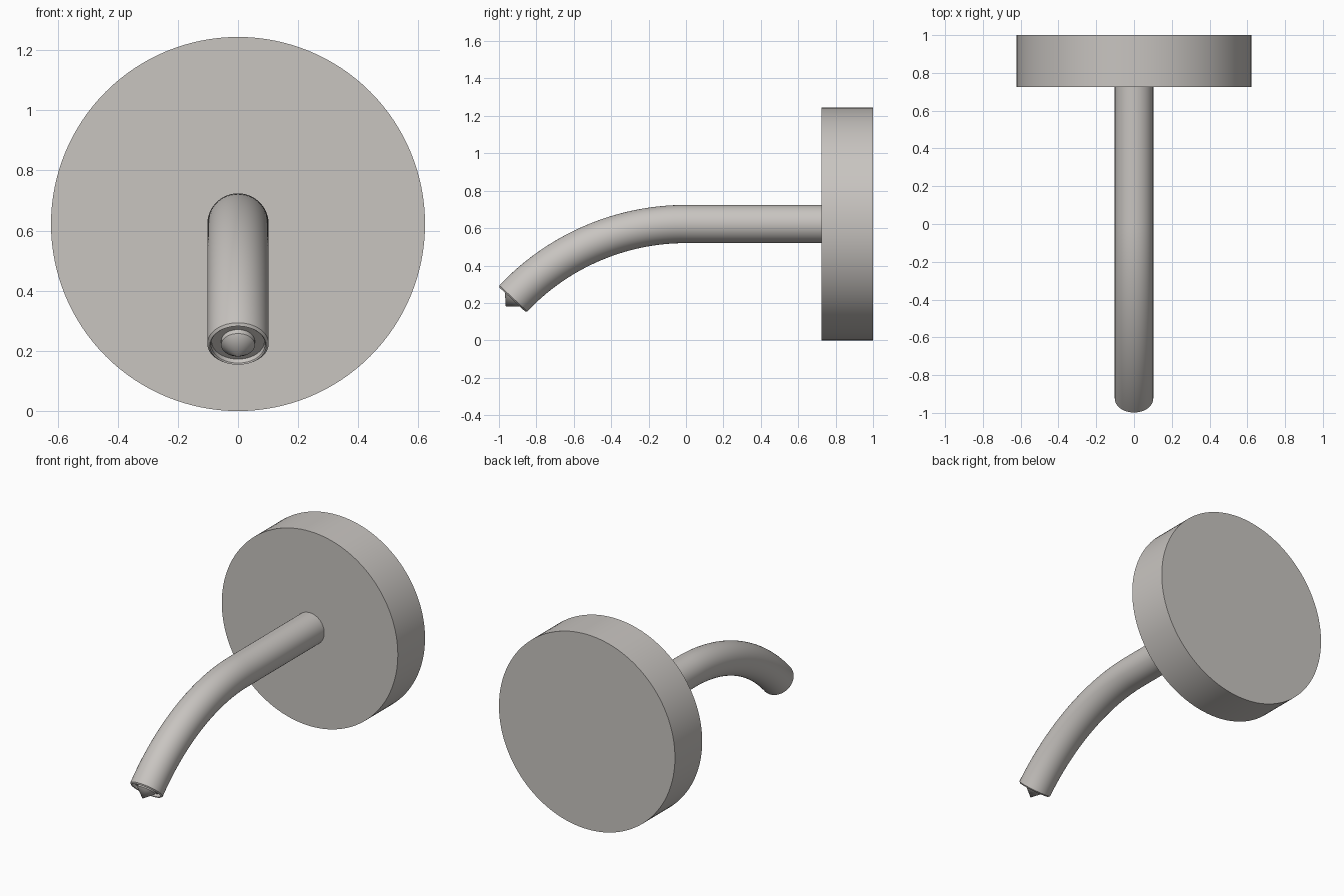
import bpy, bmesh
from math import sin, cos, pi, radians
from mathutils import Vector

cube = bpy.data.objects.get("Cube")
if cube:
    bpy.data.objects.remove(cube, do_unlink=True)

# Brushed metal colour
metal = bpy.data.materials.new("warm_grey_metal")
metal.use_nodes = True
colour = (0.58, 0.555, 0.53, 1)
metal.diffuse_color = colour
metal.node_tree.nodes["Principled BSDF"].inputs["Base Color"].default_value = colour

AXIS_Z = 0.622          # height of plate centre and straight pipe
BEND_RADIUS = 1.27
BEND_ANGLE = radians(47)


def loft(name, stations, sides):
    """Skin circles given as (centre, direction, radius); zero radius makes a tip."""
    bm = bmesh.new()
    across = Vector((1, 0, 0))
    rings = []
    for centre, direction, radius in stations:
        up = across.cross(direction)
        if radius == 0:
            rings.append([bm.verts.new(centre)])
            continue
        angles = [2 * pi * i / sides for i in range(sides)]
        rings.append([bm.verts.new(centre + radius * (cos(a) * across + sin(a) * up))
                      for a in angles])
    for a, b in zip(rings, rings[1:]):
        for i in range(sides):
            j = (i + 1) % sides
            if len(b) == 1:
                bm.faces.new((a[i], a[j], b[0]))
            else:
                bm.faces.new((a[i], a[j], b[j], b[i]))
    for ring in (rings[0], rings[-1]):
        if len(ring) > 1:
            bm.faces.new(ring)
    bmesh.ops.recalc_face_normals(bm, faces=bm.faces)
    mesh = bpy.data.meshes.new(name)
    bm.to_mesh(mesh)
    bm.free()
    mesh.materials.append(metal)
    obj = bpy.data.objects.new(name, mesh)
    bpy.context.collection.objects.link(obj)
    bpy.ops.object.select_all(action='DESELECT')
    obj.select_set(True)
    bpy.context.view_layer.objects.active = obj
    bpy.ops.object.shade_smooth_by_angle(angle=radians(30))
    return obj


forward = Vector((0, -1, 0))

# Round wall plate
loft("wall_plate", [(Vector((0, y, AXIS_Z)), forward, AXIS_Z) for y in (1, 0.725)], 128)

# Spout: straight pipe, then a downward arc
stations = [(Vector((0, 0.73, AXIS_Z)), forward, 0.102)]
STEPS = 32
for i in range(STEPS + 1):
    t = BEND_ANGLE * i / STEPS
    centre = Vector((0, -BEND_RADIUS * sin(t), AXIS_Z - BEND_RADIUS * (1 - cos(t))))
    stations.append((centre, Vector((0, -cos(t), -sin(t))), 0.102))
end, aim, _ = stations.pop()

# Bevelled lip and shallow recess at the mouth
for offset, radius in ((-0.008, 0.102), (0, 0.094), (-0.004, 0.09), (-0.02, 0.088)):
    stations.append((end + aim * offset, aim, radius))
loft("spout", stations, 64)

# Pointed outlet in the middle of the mouth
loft("outlet_cone", [(end + aim * o, aim, r)
                     for o, r in ((-0.025, 0.056), (-0.002, 0.056), (0.051, 0))], 48)
